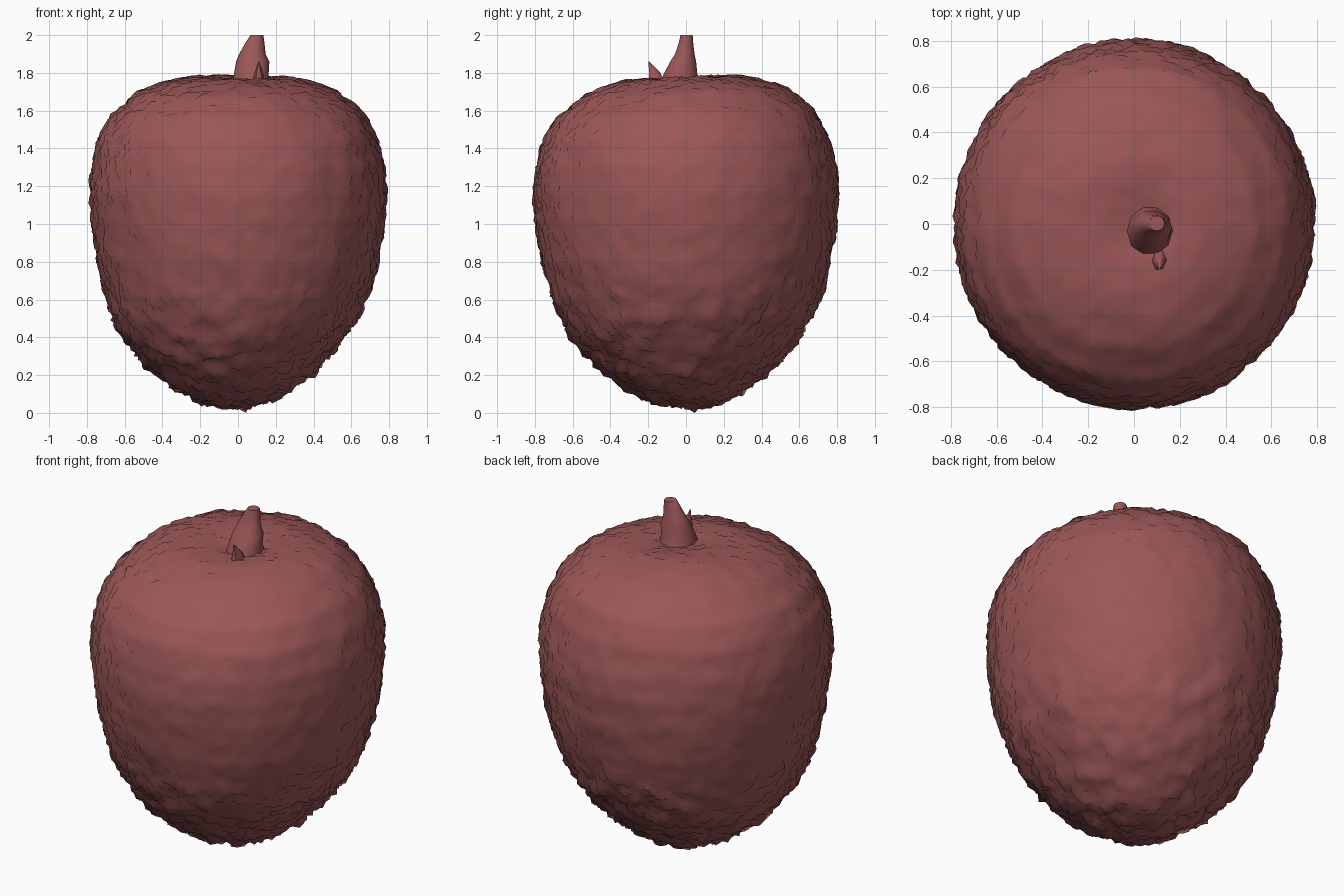
import bpy, bmesh, math, random
from mathutils import Vector, noise

if "Cube" in bpy.data.objects:
    bpy.data.objects.remove(bpy.data.objects["Cube"])

random.seed(4)
skin = bpy.data.materials.new("dusty_red")
skin.diffuse_color = (0.33, 0.095, 0.095, 1)
skin.use_nodes = True
skin.node_tree.nodes["Principled BSDF"].inputs["Base Color"].default_value = skin.diffuse_color


def finish(name, bm):
    me = bpy.data.meshes.new(name)
    bmesh.ops.recalc_face_normals(bm, faces=bm.faces)
    bm.to_mesh(me)
    bm.free()
    me.materials.append(skin)
    me.polygons.foreach_set("use_smooth", [True] * len(me.polygons))
    ob = bpy.data.objects.new(name, me)
    bpy.context.collection.objects.link(ob)
    return ob


# Fruit profile (radius, height) from the tip to the dimple
PROFILE = [(0, 0.035), (0.1, 0.042), (0.2, 0.07), (0.31, 0.13), (0.41, 0.205),
           (0.505, 0.30), (0.585, 0.40), (0.645, 0.50), (0.692, 0.62), (0.742, 0.80),
           (0.774, 1.0), (0.785, 1.17), (0.774, 1.3), (0.738, 1.45), (0.665, 1.58),
           (0.53, 1.695), (0.40, 1.75), (0.28, 1.775), (0.17, 1.775), (0.08, 1.755),
           (0, 1.745)]
LENGTHS = [0.0]
for a, b in zip(PROFILE, PROFILE[1:]):
    LENGTHS.append(LENGTHS[-1] + math.dist(a, b))


def along(t):
    """Point on the profile at fraction t of its length."""
    d = t * LENGTHS[-1]
    for i in range(len(PROFILE) - 1):
        if d <= LENGTHS[i + 1] + 1e-9:
            f = (d - LENGTHS[i]) / (LENGTHS[i + 1] - LENGTHS[i])
            return [p + f * (q - p) for p, q in zip(PROFILE[i], PROFILE[i + 1])]
    return PROFILE[-1]


# Fruit body: a sphere wrapped on the profile, with soft lumps
bm = bmesh.new()
bmesh.ops.create_icosphere(bm, subdivisions=6, radius=1)
for v in bm.verts:
    n = v.co.normalized()
    r, z = along(1 - math.acos(max(-1, min(1, n.z))) / math.pi)
    ang = math.atan2(n.y, n.x)
    top = max(0, min(1, (z - 1.4) / 0.3))
    low = max(0, min(1, (0.8 - z) / 0.5))
    p = Vector((r * math.cos(ang), r * math.sin(ang) * 1.025, z))
    p.x += 0.06 * top * max(0, 1 - r / 0.4)      # dimple sits off centre
    p.x -= 0.02 * low                            # tip leans to the left
    p.z += 0.035 * top * p.y                     # rim leans up at the back
    out = Vector((p.x, p.y, (p.z - 0.95) * 0.9)).normalized()
    v.co = p + out * (noise.noise(p * 4) * 0.006 + noise.noise(p * 9) * (0.006 + 0.012 * low))

# Rough skin: jagged points that keep most of the soft shading
bm.normal_update()
soft = [v.normal.copy() for v in bm.verts]
for v, n in zip(bm.verts, soft):
    low = max(0, min(1, (0.8 - v.co.z) / 0.5))
    high = max(0, min(1, (v.co.z - 1.7) / 0.05))
    v.co += n * random.uniform(-1, 1) * (0.012 + 0.011 * low - 0.003 * high)
    v.co.z = max(v.co.z, 0)
min(bm.verts, key=lambda v: v.co.z).co.z = 0
bm.normal_update()
mixed = [(n * 0.8 + v.normal * 0.2).normalized() for v, n in zip(bm.verts, soft)]
body = finish("fruit_body", bm)
body.data.normals_split_custom_set_from_vertices(mixed)


def tube(name, rings, sides):
    """Closed tube through rings of (x, y, z, radius_x, radius_y)."""
    bm = bmesh.new()
    loops = []
    for x, y, z, rx, ry in rings:
        loops.append([bm.verts.new((x + rx * math.cos(2 * math.pi * i / sides),
                                    y + ry * math.sin(2 * math.pi * i / sides), z))
                      for i in range(sides)])
    for a, b in zip(loops, loops[1:]):
        for i in range(sides):
            j = (i + 1) % sides
            bm.faces.new((a[i], a[j], b[j], b[i]))
    bm.faces.new(loops[0])
    bm.faces.new(loops[-1])
    ob = finish(name, bm)
    bpy.context.view_layer.objects.active = ob
    ob.select_set(True)
    bpy.ops.object.shade_smooth_by_angle(angle=math.radians(60))
    ob.select_set(False)


# Stem, wide at the foot, with a knuckle and a blunt bent tip
tube("stem", [(0.07, -0.03, 1.72, 0.11, 0.12), (0.07, -0.03, 1.79, 0.092, 0.095),
              (0.078, -0.015, 1.86, 0.088, 0.072), (0.076, -0.006, 1.90, 0.07, 0.054),
              (0.09, 0.0, 1.96, 0.05, 0.04), (0.1, 0.003, 2.0, 0.034, 0.034)], 10)
# Small thorn in front of the stem
tube("stem_thorn", [(0.11, -0.15, 1.72, 0.045, 0.06), (0.11, -0.165, 1.80, 0.022, 0.034),
                    (0.11, -0.197, 1.86, 0.003, 0.003)], 6)
